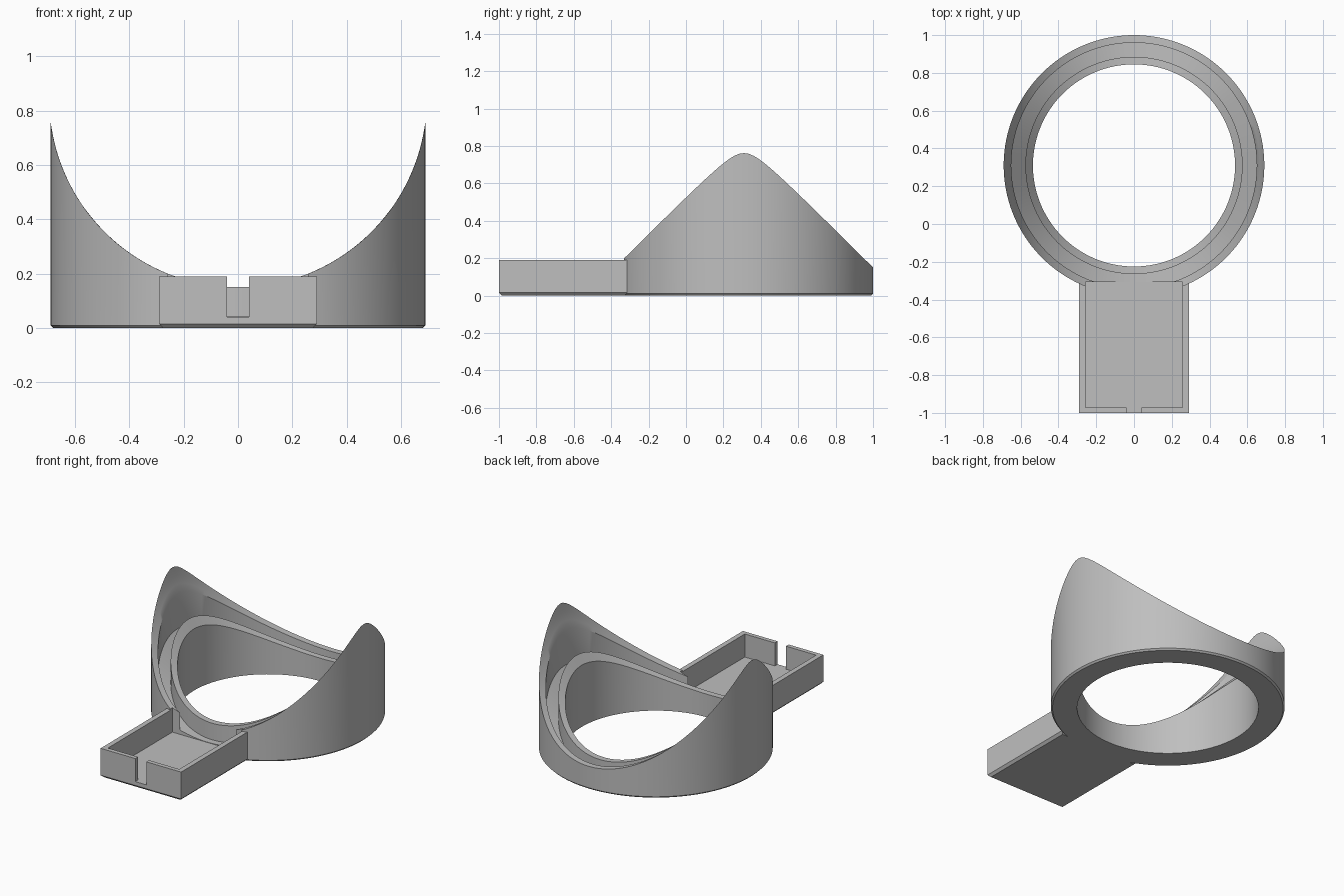
import bpy, bmesh, math
from mathutils import Vector

if "Cube" in bpy.data.objects:
    bpy.data.objects.remove(bpy.data.objects["Cube"])

CENTRE_Y = 0.31     # middle of the ring
AXIS_Z = 0.845      # height of the axis of the saddle cut
SEGMENTS = 160

grey = bpy.data.materials.new("plain grey")
grey.use_nodes = True
grey.diffuse_color = (0.52, 0.52, 0.52, 1)
grey.node_tree.nodes["Principled BSDF"].inputs["Base Color"].default_value = grey.diffuse_color


def make_object(name, bm):
    bmesh.ops.recalc_face_normals(bm, faces=bm.faces)
    mesh = bpy.data.meshes.new(name)
    bm.to_mesh(mesh)
    bm.free()
    mesh.materials.append(grey)
    obj = bpy.data.objects.new(name, mesh)
    bpy.context.collection.objects.link(obj)
    return obj


def make_block(name, low, high, chamfer=0):
    bm = bmesh.new()
    bmesh.ops.create_cube(bm, size=1)
    low, high = Vector(low), Vector(high)
    for v in bm.verts:
        v.co = (low + high) / 2 + v.co * (high - low)
    if chamfer:
        edges = [e for e in bm.edges if all(v.co.z < low.z + 0.001 for v in e.verts)]
        bmesh.ops.bevel(bm, geom=edges, offset=chamfer, segments=1, affect='EDGES')
    return make_object(name, bm)


def saddle(cut_radius):
    return lambda x: AXIS_Z - math.sqrt(cut_radius ** 2 - x * x)


def flat(z):
    return lambda x: z


def make_ring(name, profile):
    # Closed section swept round the ring, each point at a height set by x
    bm = bmesh.new()
    loops = []
    for radius, height in profile:
        loop = []
        for i in range(SEGMENTS):
            a = math.tau * i / SEGMENTS
            x = radius * math.cos(a)
            loop.append(bm.verts.new((x, CENTRE_Y + radius * math.sin(a), height(x))))
        loops.append(loop)
    for k, loop in enumerate(loops):
        nxt = loops[(k + 1) % len(loops)]
        for i in range(SEGMENTS):
            j = (i + 1) % SEGMENTS
            bm.faces.new((loop[i], loop[j], nxt[j], nxt[i]))
    return make_object(name, bm)


def combine(target, tool, operation):
    mod = target.modifiers.new(operation.lower(), 'BOOLEAN')
    mod.operation, mod.object, mod.solver = operation, tool, 'EXACT'
    bpy.context.view_layer.objects.active = target
    bpy.ops.object.modifier_apply(modifier=mod.name)
    bpy.data.objects.remove(tool)


# Ring with a saddle top and a channel between its two lips
top, channel = saddle(0.695), saddle(0.803)
holder = make_ring("ring_with_tray", [
    (0.535, flat(0)), (0.68, flat(0)), (0.69, flat(0.01)),
    (0.69, top), (0.68, top), (0.667, top), (0.65, top),
    (0.65, channel), (0.575, channel),
    (0.575, top), (0.535, top)])

# Tray joined to the front of the ring, then hollowed and slotted
combine(holder, make_block("tray", (-0.29, -1, 0), (0.29, -0.312, 0.19), 0.015), 'UNION')
combine(holder, make_block("tray_hollow", (-0.257, -0.972, 0.04), (0.257, -0.308, 0.5)), 'DIFFERENCE')
combine(holder, make_block("cable_slot", (-0.04, -1.1, 0.04), (0.04, -0.9, 0.5)), 'DIFFERENCE')

# Smooth curved walls, crisp edges
bpy.ops.object.select_all(action='DESELECT')
holder.select_set(True)
bpy.context.view_layer.objects.active = holder
bpy.ops.object.shade_smooth_by_angle(angle=math.radians(30))
